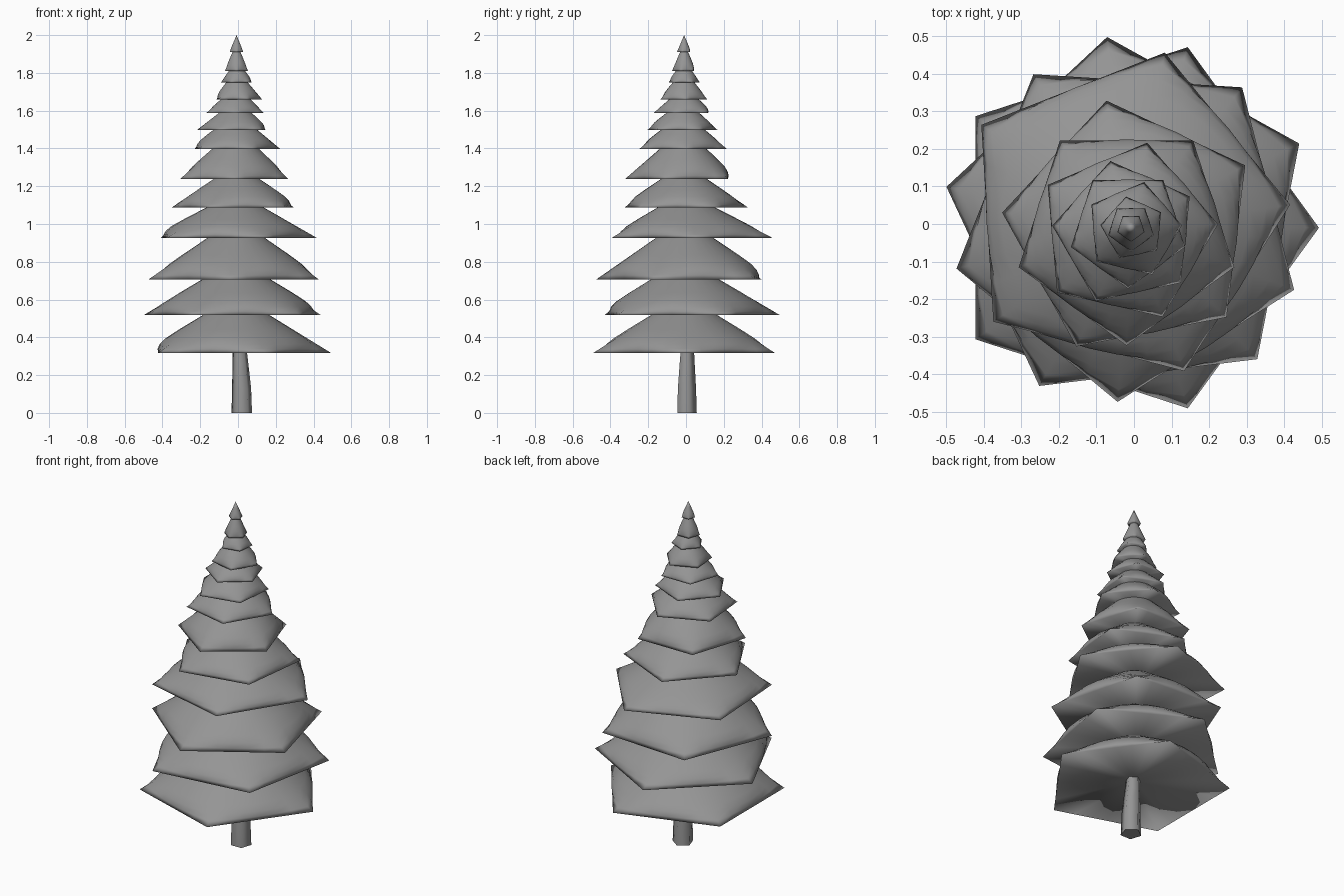
import bpy, math

if "Cube" in bpy.data.objects:
    bpy.data.objects.remove(bpy.data.objects["Cube"])

grey = bpy.data.materials.new("neutral_grey")
grey.diffuse_color = (0.3, 0.3, 0.3, 1)
grey.use_nodes = True
grey.node_tree.nodes["Principled BSDF"].inputs["Base Color"].default_value = grey.diffuse_color

SIDES = 5
TOP_X, TOP_Y = -0.008, -0.010


def ring(cx, cy, z, radius, turn, per_side=1, roundness=0.0):
    """Pentagon at height z, its sides optionally bulged towards a circle."""
    count = SIDES * per_side
    points = []
    for i in range(count):
        ang = 2 * math.pi / count * i
        off = ang % (2 * math.pi / SIDES) - math.pi / SIDES
        if i % per_side == 0:
            off = math.pi / SIDES
        flat = math.cos(math.pi / SIDES) / math.cos(off)
        r = radius * (flat + (1 - flat) * roundness)
        a = ang + math.radians(turn)
        points.append((cx + r * math.cos(a), cy + r * math.sin(a), z))
    return points


def bridge(count, rings):
    """Quads joining a stack of rings."""
    return [(s * count + i, s * count + (i + 1) % count,
             (s + 1) * count + (i + 1) % count, (s + 1) * count + i)
            for s in range(rings - 1) for i in range(count)]


def make_object(name, verts, faces):
    mesh = bpy.data.meshes.new(name)
    mesh.from_pydata(verts, [], faces)
    mesh.materials.append(grey)
    for p in mesh.polygons:
        p.use_smooth = True
    obj = bpy.data.objects.new(name, mesh)
    bpy.context.collection.objects.link(obj)
    return obj


# Foliage tiers: (centre x, centre y, base z, apex z, radius, turn)
tiers = [
    (-0.013, -0.010, 0.317, 0.625, 0.506, 0),
    (-0.011, 0.004, 0.517, 0.815, 0.498, 25),
    (-0.014, -0.001, 0.707, 1.03, 0.474, 50.4),
    (-0.030, 0.024, 0.927, 1.17, 0.447, 3.5),
    (-0.007, -0.012, 1.087, 1.32, 0.347, 29),
    (-0.020, -0.022, 1.237, 1.51, 0.302, 54),
    (-0.020, -0.022, 1.397, 1.59, 0.245, 5),
    (-0.022, -0.025, 1.497, 1.66, 0.197, 30),
    (-0.016, -0.012, 1.587, 1.73, 0.160, 54),
    (-0.002, -0.015, 1.66, 1.82, 0.130, 5),
    (-0.003, -0.012, 1.75, 1.87, 0.087, 30),
    (-0.008, -0.010, 1.81, 1.96, 0.064, 54),
    (-0.008, -0.010, 1.91, 2.00, 0.038, 54),
]
PER_SIDE = 6
COUNT = SIDES * PER_SIDE
STEPS = (0, 0.07, 0.15, 0.25, 0.4, 0.65)
for n, (cx, cy, base, apex, radius, turn) in enumerate(tiers):
    verts = []
    for t in STEPS:
        roundness = 1 - (1 - min(t / 0.35, 1)) ** 2
        verts += ring(cx + (TOP_X - cx) * t, cy + (TOP_Y - cy) * t,
                      base + (apex - base) * t, radius * (1 - t),
                      turn, PER_SIDE, roundness)
    faces = bridge(COUNT, len(STEPS))
    tip, under = len(verts), len(verts) + 1
    last = tip - COUNT
    verts += [(TOP_X, TOP_Y, apex), (cx, cy, base + 0.04 * radius)]
    for i in range(COUNT):
        j = (i + 1) % COUNT
        faces += [(last + i, last + j, tip), (j, i, under)]
    make_object(f"foliage_tier_{n + 1:02d}", verts, faces)

# Trunk: slightly leaning, tapered pentagonal post with closed ends
sections = [(0.020, 0.0, 0.0, 0.057), (0.019, 0.0, 0.13, 0.053),
            (0.013, 0.002, 0.26, 0.044), (0.006, 0.005, 0.40, 0.034)]
verts = [p for cx, cy, z, r in sections for p in ring(cx, cy, z, r, 18)]
faces = bridge(SIDES, len(sections))
faces += [tuple(reversed(range(SIDES))),
          tuple(range(len(verts) - SIDES, len(verts)))]
trunk = make_object("trunk", verts, faces)
bpy.context.view_layer.objects.active = trunk
trunk.select_set(True)
bpy.ops.object.shade_smooth_by_angle(angle=math.radians(80))
